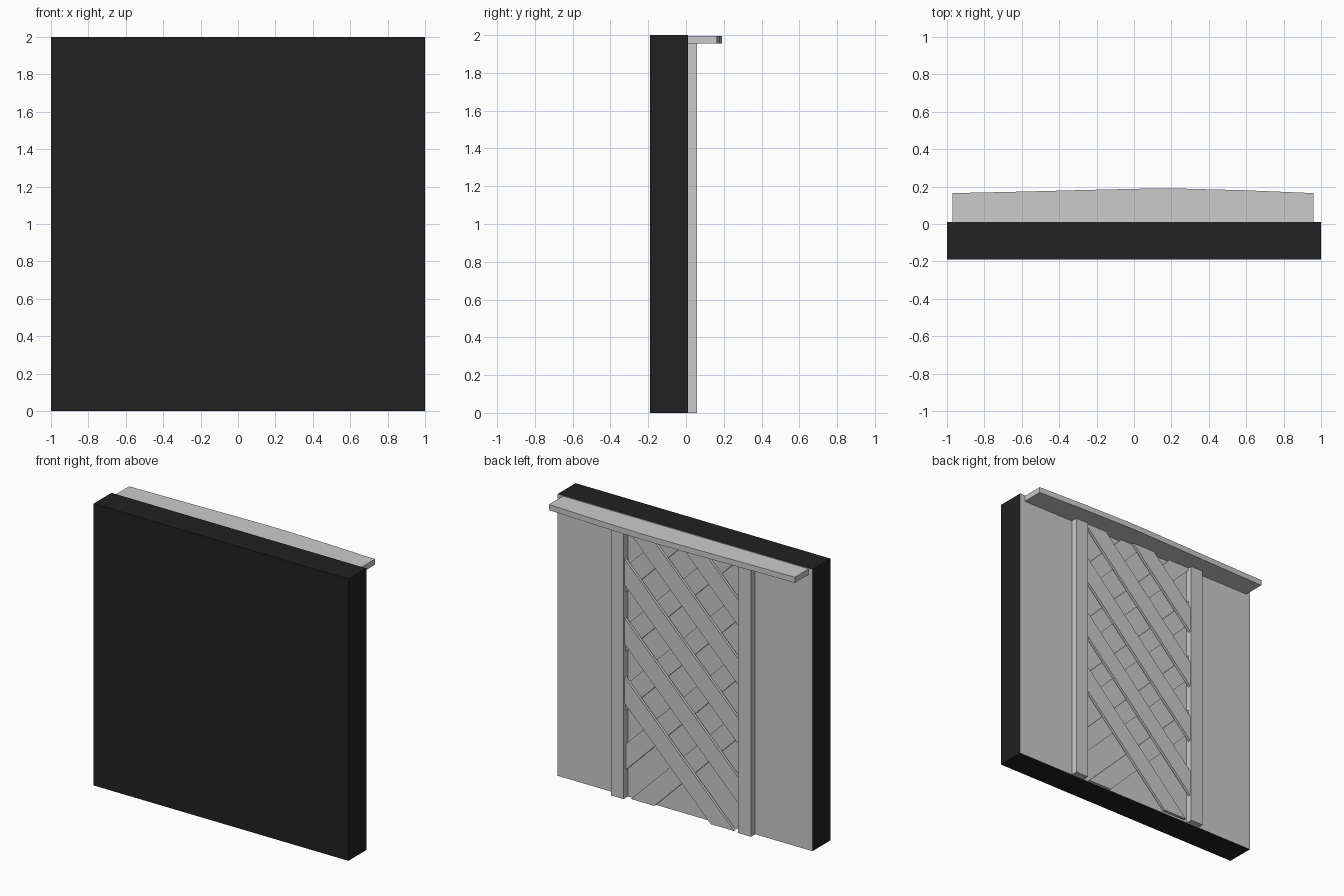
import bpy, bmesh
from mathutils import Vector, Matrix
from math import radians

if "Cube" in bpy.data.objects:
    bpy.data.objects.remove(bpy.data.objects["Cube"])

def finish(bm, name):
    bmesh.ops.recalc_face_normals(bm, faces=bm.faces[:])
    me = bpy.data.meshes.new(name)
    bm.to_mesh(me)
    bm.free()
    ob = bpy.data.objects.new(name, me)
    bpy.context.collection.objects.link(ob)
    return ob

def box_bm(lo, hi):
    lo, hi = Vector(lo), Vector(hi)
    bm = bmesh.new()
    size = hi - lo
    bmesh.ops.create_cube(bm, size=1, matrix=Matrix.Translation((lo + hi) / 2)
                          @ Matrix.Diagonal((*size, 1)))
    return bm

BACK = 0.01      # back face of the slab

# Wall slab: black all round, grey on the decorated back face
slab = finish(box_bm((-1, -0.19, 0), (1, BACK, 2)), "wall_slab")
for name, shade in (("black", 0.015), ("grey", 0.8)):
    mat = bpy.data.materials.new(name)
    mat.diffuse_color = (shade, shade, shade, 1)
    mat.use_nodes = True
    mat.node_tree.nodes["Principled BSDF"].inputs["Base Color"].default_value = mat.diffuse_color
    slab.data.materials.append(mat)
for p in slab.data.polygons:
    p.material_index = 1 if p.normal.y > 0.5 else 0

# Upright posts on either side of the lattice
for side, x in (("left", -0.5), ("right", 0.5)):
    finish(box_bm((x - 0.05, BACK, 0), (x + 0.05, 0.058, 1.96)), side + "_post")

# Lattice slats: 45 degree strips trimmed to the opening between the posts
def slat(name, offset, direction, y0, y1):
    bm = box_bm((-1.5, y0, -0.065), (1.5, y1, 0.065))
    bmesh.ops.transform(bm, verts=bm.verts[:], matrix=Matrix.Translation((0, 0, offset))
                        @ Matrix.Rotation(radians(-45 * direction), 4, 'Y'))
    for co, no in (((0, 0, 0), (0, 0, -1)), ((0, 0, 1.96), (0, 0, 1)),
                   ((-0.46, 0, 0), (-1, 0, 0)), ((0.46, 0, 0), (1, 0, 0))):
        geom = bm.verts[:] + bm.edges[:] + bm.faces[:]
        bmesh.ops.bisect_plane(bm, geom=geom, plane_co=co, plane_no=no, clear_outer=True)
        bmesh.ops.holes_fill(bm, edges=[e for e in bm.edges if e.is_boundary])
    finish(bm, name)

for i in range(5):
    offset = 0.32 + 0.42 * i
    slat(f"inner_slat_{i + 1}", offset, -1, BACK, 0.029)
    slat(f"outer_slat_{i + 1}", offset, 1, 0.029, 0.048)

# Bowed shelf moulding along the top
outline = [(0.96, BACK), (0.96, 0.165), (0.6, 0.18), (0.22, 0.19), (0.1, 0.19),
           (-0.25, 0.182), (-0.6, 0.173), (-0.97, 0.165), (-0.97, BACK)]
bm = bmesh.new()
face = bm.faces.new([bm.verts.new((x, y, 1.955)) for x, y in outline])
top = bmesh.ops.extrude_face_region(bm, geom=[face])["geom"]
bmesh.ops.translate(bm, vec=(0, 0, 0.04),
                    verts=[v for v in top if isinstance(v, bmesh.types.BMVert)])
finish(bm, "top_moulding")
